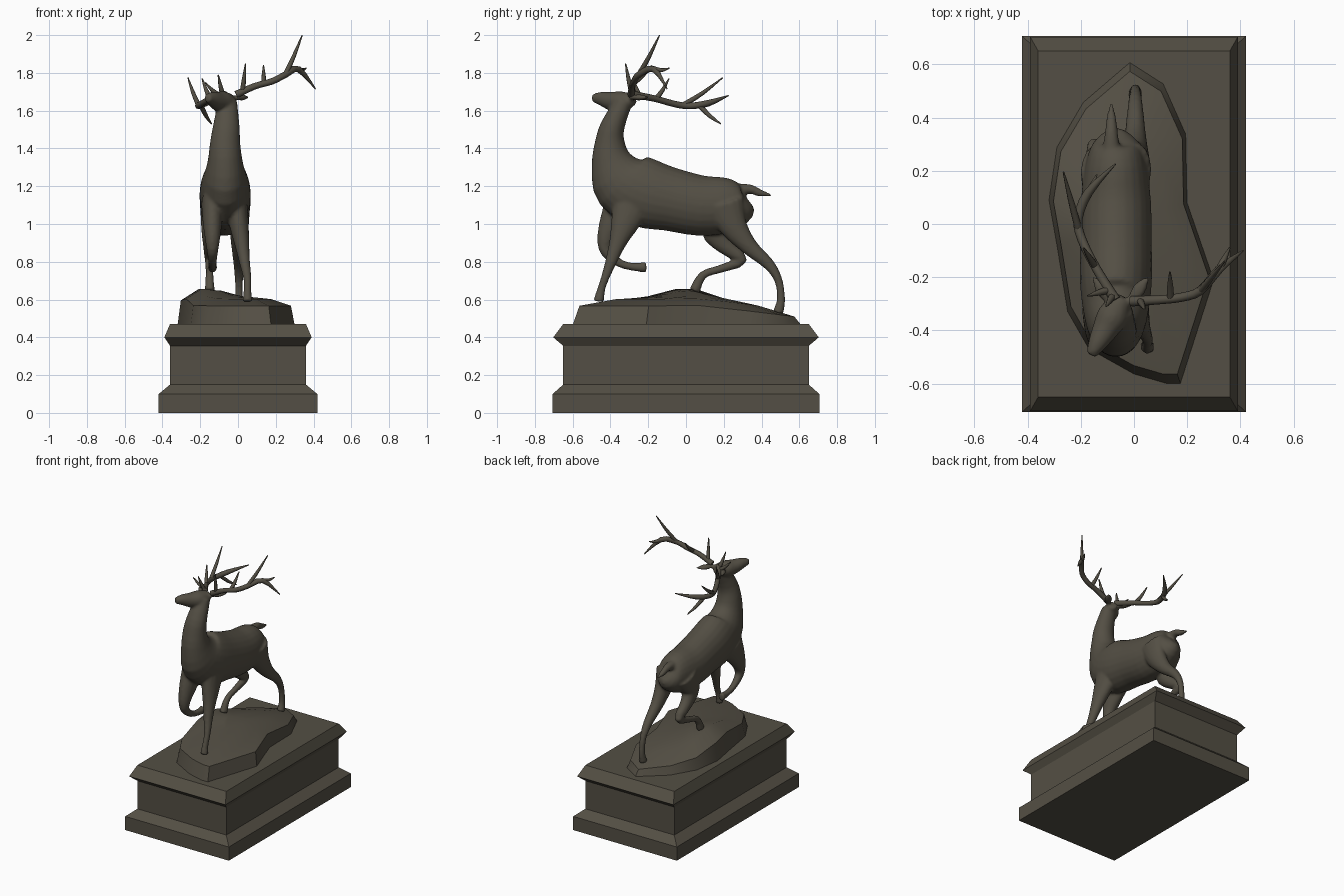
import bpy, bmesh, math
from mathutils import Vector

if "Cube" in bpy.data.objects:
    bpy.data.objects.remove(bpy.data.objects["Cube"])

bronze = bpy.data.materials.new("dark bronze")
bronze.diffuse_color = (0.088, 0.078, 0.058, 1)
bronze.use_nodes = True
bronze.node_tree.nodes["Principled BSDF"].inputs["Base Color"].default_value = bronze.diffuse_color


def finish(name, bm, angle=None):
    bmesh.ops.recalc_face_normals(bm, faces=bm.faces)
    me = bpy.data.meshes.new(name)
    bm.to_mesh(me)
    bm.free()
    ob = bpy.data.objects.new(name, me)
    bpy.context.collection.objects.link(ob)
    me.materials.append(bronze)
    if angle:
        bpy.ops.object.select_all(action='DESELECT')
        ob.select_set(True)
        bpy.context.view_layer.objects.active = ob
        bpy.ops.object.shade_smooth_by_angle(angle=math.radians(angle))
    return ob


def loft(bm, rings):
    """Skin a list of closed rings of coordinates and cap both ends."""
    rings = [[bm.verts.new(c) for c in ring] for ring in rings]
    for a, b in zip(rings, rings[1:]):
        for i in range(len(a)):
            j = (i + 1) % len(a)
            bm.faces.new((a[i], a[j], b[j], b[i]))
    bm.faces.new(rings[0][::-1])
    bm.faces.new(rings[-1])


def spline(pts, sub=3):
    """Catmull-Rom through points of any dimension."""
    out, n = [], len(pts)
    for i in range(n - 1):
        four = [pts[max(0, min(n - 1, j))] for j in range(i - 1, i + 3)]
        for s in range(sub):
            t = s / sub
            out.append([b + 0.5 * t * (c - a + t * (2 * a - 5 * b + 4 * c - d + t * (3 * (b - c) + d - a)))
                        for a, b, c, d in zip(*four)])
    return out + [list(pts[-1])]


def tube(bm, pts, sides=16):
    """Loft of ellipses; points are x, y, z, side radius, other radius."""
    path = spline(pts)
    cs = [Vector(p[:3]) for p in path]
    side, rings = None, []
    for i, p in enumerate(path):
        t = (cs[min(i + 1, len(cs) - 1)] - cs[max(i - 1, 0)]).normalized()
        if side is None:
            side = Vector((0, 0, 1)) if abs(t.x) > 0.8 else Vector((1, 0, 0))
        side = (side - t * side.dot(t)).normalized()
        up = t.cross(side)
        angles = [2 * math.pi * k / sides for k in range(sides)]
        rings.append([cs[i] + side * max(p[3], .002) * math.cos(w) + up * max(p[4], .002) * math.sin(w)
                      for w in angles])
    loft(bm, rings)


# Moulded plinth: half width, half depth, height
bm = bmesh.new()
profile = [(.42, .706, 0), (.42, .706, .10), (.36, .65, .15), (.36, .65, .355), (.39, .703, .40), (.36, .65, .47)]
corners = ((-1, -1), (1, -1), (1, 1), (-1, 1))
loft(bm, [[(sx * x, sy * y, z) for sx, sy in corners] for x, y, z in profile])
finish("plinth", bm)

# Rock mound: outline stepped inward, height by rule (hump on the left, lower at the back)
outline = [(-.015, .61), (-.19, .46), (-.29, .29), (-.32, .09), (-.29, -.08), (-.25, -.33), (-.17, -.47),
           (0, -.565), (.12, -.60), (.175, -.60), (.30, -.21), (.20, .08), (.195, .34), (.11, .53)]


def rock_height(x, y):
    return .602 + .06 * math.exp(-((x + .18) ** 2 + y * y) / .03) - .12 * max(0, y - .1)


bm = bmesh.new()
rings = []
for scale, drop in ((1, None), (.94, .035), (.62, 0), (.2, 0)):
    ring = [(-.03 + (x + .03) * scale, y * scale) for x, y in outline]
    rings.append([(x, y, .465 if drop is None else rock_height(x, y) - drop) for x, y in ring])
loft(bm, rings)
finish("rock", bm, 35)

# Stag torso and neck: y, z, half width, half thickness
bm = bmesh.new()
torso = [(.335, 1.12, .03, .04), (.305, 1.105, .085, .10), (.22, 1.10, .115, .145), (.08, 1.097, .132, .16),
         (-.08, 1.13, .135, .168), (-.22, 1.165, .135, .185), (-.335, 1.225, .12, .172), (-.392, 1.33, .093, .112),
         (-.403, 1.43, .08, .08), (-.388, 1.52, .07, .064), (-.325, 1.655, .05, .045)]
tube(bm, [(-.068 + .013 * max(0, i - 8) / 2, *p) for i, p in enumerate(torso)], 24)

# Head, turned aside: distance along its axis, z, half width, half height
poll, nose = Vector((-.04, -.275)), Vector((-.162, -.492))
head = [(0, 1.66, .03, .03), (.3, 1.648, .059, .055), (.55, 1.65, .05, .05), (.8, 1.664, .036, .037),
        (1, 1.667, .02, .022)]
tube(bm, [(*poll.lerp(nose, t), *rest) for t, *rest in head])

# Ears and tail
for s in (-1, 1):
    tube(bm, [(-.05 + s * (.035 + .07 * t), -.295 + .1 * t, 1.67, r, r * .6)
              for t, r in ((0, .016), (.5, .028), (1, .006))], 10)
tube(bm, [(-.085, y, z, r, r) for y, z, r in
          ((.28, 1.18, .035), (.34, 1.185, .025), (.39, 1.165, .02), (.455, 1.15, .006))])

# Legs: x at top and foot, then (y, z) joints; all share one taper
widths = [.06, .052, .04, .029, .022, .021, .027]
depths = [.11, .075, .046, .031, .022, .022, .03]
legs = [
    (-.01, .05, [(-.28, 1.12), (-.325, 1.0), (-.362, .90), (-.397, .80), (-.43, .71), (-.45, .65), (-.462, .59)]),
    (-.135, -.135, [(-.32, 1.12), (-.385, 1.01), (-.425, .92), (-.42, .85), (-.345, .79), (-.27, .772), (-.21, .772)]),
    (.005, .005, [(.20, 1.11), (.25, .99), (.335, .88), (.44, .785), (.49, .70), (.503, .60), (.487, .53)]),
    (-.14, -.15, [(.20, 1.10), (.15, .97), (.205, .885), (.295, .81), (.19, .765), (.09, .73), (.045, .645)]),
]
for x0, x1, joints in legs:
    tube(bm, [(x0 + (x1 - x0) * min(1, i / 4), y, z, widths[i], depths[i]) for i, (y, z) in enumerate(joints)])

# Fuse the lofted parts into one smooth skin
stag = finish("stag_body", bm)
fuse = stag.modifiers.new("fuse", 'REMESH')
fuse.mode, fuse.voxel_size, fuse.use_smooth_shade = 'VOXEL', .009, True
soft = stag.modifiers.new("soften", 'SMOOTH')
soft.factor, soft.iterations = .5, 5


# Antlers: curved beam, then tines given by position along the beam and tip
def antler(name, beam, tines):
    bm = bmesh.new()
    last = len(beam) - 1
    radii = [.02] + [.017] * (last - 1) + [.003]
    tube(bm, [(*p, r, r) for p, r in zip(beam, radii)], 8)
    curve = spline(beam, 10)
    for t, tip in tines:
        base, tip = Vector(curve[round(t * 10)]), Vector(tip)
        mid = base.lerp(tip, .5) - Vector((0, 0, .008))
        tube(bm, [(*c, r, r) for c, r in ((base, .014), (mid, .011), (tip, .003))], 8)
    finish(name, bm, 60)


antler("right_antler",
       [(-.01, -.29, 1.685), (.09, -.285, 1.73), (.18, -.275, 1.755), (.25, -.25, 1.79), (.32, -.17, 1.82),
        (.41, -.10, 1.715)],
       [(.4, (.04, -.32, 1.85)), (1.5, (.135, -.18, 1.84)), (3, (.34, -.14, 2.0)), (4, (.36, -.088, 1.825))])
antler("left_antler",
       [(-.07, -.285, 1.685), (-.14, -.17, 1.665), (-.195, -.06, 1.635), (-.21, .02, 1.625), (-.17, .12, 1.64),
        (-.07, .225, 1.68)],
       [(.2, (-.105, -.31, 1.79)), (.4, (-.175, -.27, 1.75)), (1.1, (-.19, -.09, 1.77)),
        (2.5, (-.265, .195, 1.775)), (3.5, (-.14, .185, 1.53))])
